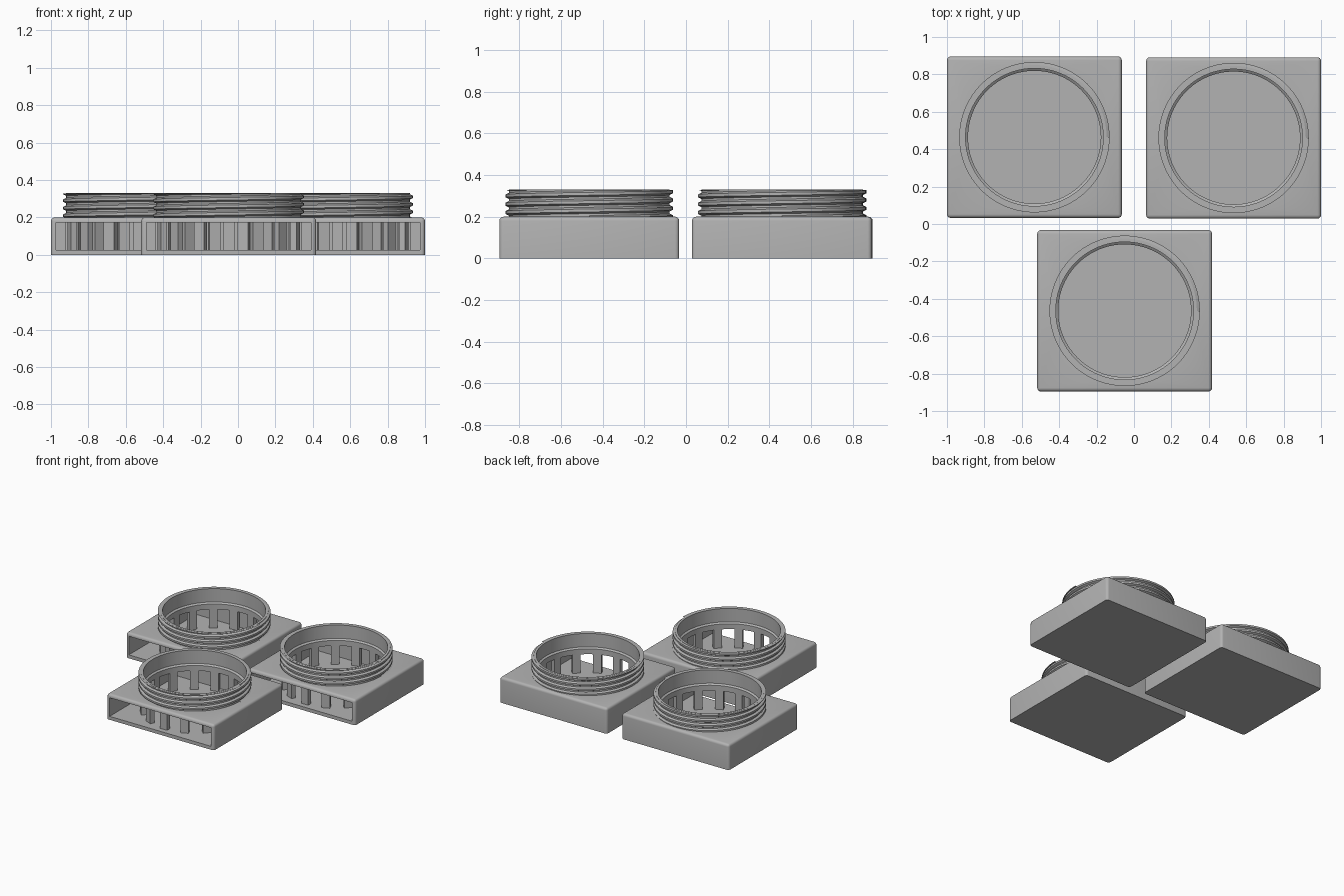
import bpy, bmesh, math
from mathutils import Matrix, Vector

if "Cube" in bpy.data.objects:
    bpy.data.objects.remove(bpy.data.objects["Cube"], do_unlink=True)

grey = bpy.data.materials.new("plain grey")
grey.use_nodes = True
colour = (0.45, 0.45, 0.45, 1)
grey.diffuse_color = colour
grey.node_tree.nodes["Principled BSDF"].inputs["Base Color"].default_value = colour

W, D, H = 0.935, 0.863, 0.2      # housing size
WALL = 0.027
TOP = 0.33                       # rim height
SEG = 96


def make_object(name, bm, smooth=True):
    bmesh.ops.recalc_face_normals(bm, faces=bm.faces)
    mesh = bpy.data.meshes.new(name)
    bm.to_mesh(mesh)
    bm.free()
    mesh.materials.append(grey)
    ob = bpy.data.objects.new(name, mesh)
    bpy.context.collection.objects.link(ob)
    if smooth:
        shade(ob)
    return ob


def shade(ob):
    bpy.ops.object.select_all(action="DESELECT")
    ob.select_set(True)
    bpy.context.view_layer.objects.active = ob
    bpy.ops.object.shade_smooth_by_angle(angle=math.radians(30))


def add_box(bm, lo, hi, turn=Matrix()):
    lo, hi = Vector(lo), Vector(hi)
    place = Matrix.Translation((lo + hi) / 2) @ Matrix.Diagonal((*(hi - lo), 1))
    bmesh.ops.create_cube(bm, size=1, matrix=turn @ place)


def cut(ob, cutter):
    mod = ob.modifiers.new("cut", "BOOLEAN")
    mod.operation, mod.solver, mod.object = "DIFFERENCE", "EXACT", cutter
    bpy.context.view_layer.objects.active = ob
    bpy.ops.object.modifier_apply(modifier=mod.name)
    bpy.data.objects.remove(cutter, do_unlink=True)


def make_housing():
    # Rounded box, open at the front, with a round hole in its top
    bm = bmesh.new()
    add_box(bm, (-W / 2, -D / 2, 0), (W / 2, D / 2, H))
    edges = [e for e in bm.edges if max(v.co.z for v in e.verts) > H / 2]
    bmesh.ops.bevel(bm, geom=edges, offset=0.02, segments=4, profile=0.5,
                    affect="EDGES")
    housing = make_object("housing", bm, False)
    bm = bmesh.new()
    add_box(bm, (-W / 2 + WALL, -D, WALL), (W / 2 - WALL, D / 2 - WALL, H - WALL))
    cut(housing, make_object("cavity_cutter", bm, False))
    bm = bmesh.new()
    bmesh.ops.create_cone(bm, cap_ends=True, segments=SEG, radius1=0.365,
                          radius2=0.365, depth=0.2,
                          matrix=Matrix.Translation((0, 0, H)))
    cut(housing, make_object("hole_cutter", bm, False))
    shade(housing)
    return housing


def make_collar():
    # Lathed ring with a narrow inner ledge at its base
    profile = [(0.355, H - WALL), (0.355, 0.215), (0.368, 0.225), (0.368, TOP),
               (0.386, TOP), (0.386, H - WALL)]
    bm = bmesh.new()
    verts = [bm.verts.new((r, 0, z)) for r, z in profile]
    edges = [bm.edges.new((a, b)) for a, b in zip(verts, verts[1:] + verts[:1])]
    bmesh.ops.spin(bm, geom=verts + edges, axis=(0, 0, 1), cent=(0, 0, 0),
                   angle=math.tau, steps=SEG)
    bmesh.ops.remove_doubles(bm, verts=bm.verts, dist=0.0005)
    return make_object("collar", bm)


def make_thread():
    # Helical ridge, clamped to the height of the collar
    pitch, turns = 0.04, 4
    section = [(0.38, -0.018), (0.402, -0.007), (0.402, 0.007), (0.38, 0.018)]
    bm = bmesh.new()
    rows = []
    for i in range(SEG * turns + 1):
        a = math.tau * i / SEG
        base = H - 0.01 + pitch * i / SEG
        rows.append([bm.verts.new((r * math.cos(a), r * math.sin(a),
                                   min(max(base + dz, H - 0.01), TOP - 0.001)))
                     for r, dz in section])
    for a, b in zip(rows, rows[1:]):
        for k in range(4):
            n = (k + 1) % 4
            bm.faces.new((a[k], b[k], b[n], a[n]))
    bm.faces.new(rows[0])
    bm.faces.new(rows[-1])
    return make_object("thread", bm, True)


def make_pillars():
    # Ring of posts between the floor and the collar
    bm = bmesh.new()
    count = 15
    for i in range(count):
        turn = Matrix.Rotation(math.tau * i / count - math.pi / 2, 4, "Z")
        add_box(bm, (0.355, -0.03, WALL - 0.005), (0.39, 0.03, H - WALL + 0.005), turn)
    return make_object("pillars", bm, False)


# Three copies of the same vessel
parts = [make_housing(), make_collar(), make_thread(), make_pillars()]
places = [("back_right", -0.5325, 0.464), ("back_left", 0.5325, 0.460),
          ("front", -0.05, -0.464)]
for i, (label, x, y) in enumerate(places):
    for part in parts:
        ob = part if i == len(places) - 1 else part.copy()
        if ob is not part:
            bpy.context.collection.objects.link(ob)
        ob.name = label + "_" + part.name.split(".")[0]
        ob.location = (x, y, 0)
